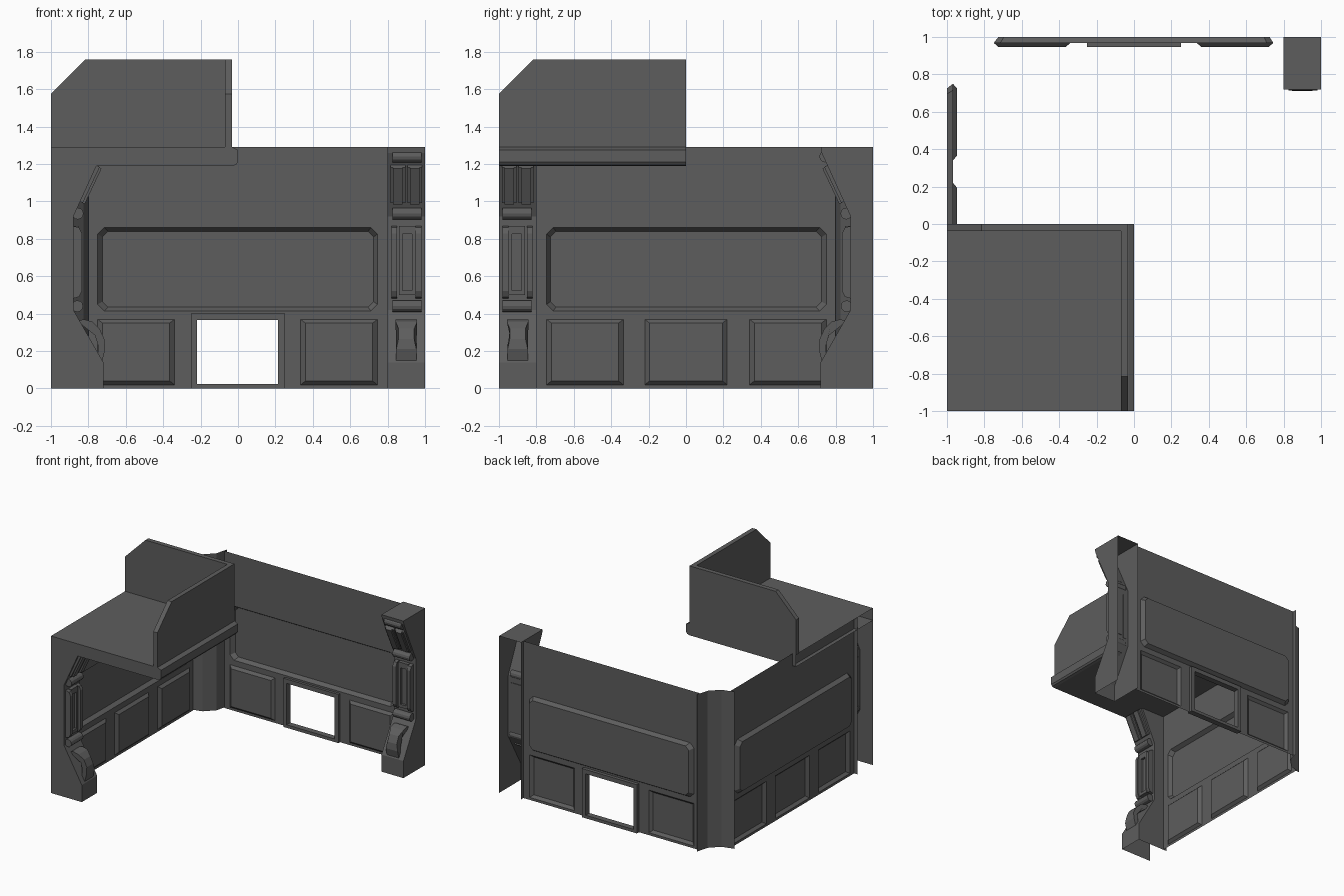
import bpy, bmesh, math
from mathutils import Matrix

if "Cube" in bpy.data.objects:
    bpy.data.objects.remove(bpy.data.objects["Cube"])

# Reflection across the room diagonal: back wall <-> left wall
DIAG = Matrix(((0, -1, 0, 0), (-1, 0, 0, 0), (0, 0, 1, 0), (0, 0, 0, 1)))
DARK = bpy.data.materials.new("dark_metal")
DARK.diffuse_color = (.11, .11, .11, 1)
DARK.use_nodes = True
DARK.node_tree.nodes["Principled BSDF"].inputs["Base Color"].default_value = DARK.diffuse_color


def finish(bm, name, mirrored=False):
    bmesh.ops.recalc_face_normals(bm, faces=bm.faces)
    me = bpy.data.meshes.new(name)
    if mirrored:
        bm.transform(DIAG)
        bmesh.ops.reverse_faces(bm, faces=bm.faces)
    bm.to_mesh(me)
    bm.free()
    me.materials.append(DARK)
    ob = bpy.data.objects.new(name, me)
    bpy.context.collection.objects.link(ob)
    return ob


def extrude(bm, pts, x0, x1, skip=()):
    """Extrude a (depth, z) side profile along x; depth is measured from y=1."""
    a = [bm.verts.new((x0, 1 - d, z)) for d, z in pts]
    b = [bm.verts.new((x1, 1 - d, z)) for d, z in pts]
    bm.faces.new(a)
    bm.faces.new(b[::-1])
    n = len(pts)
    for i in range(n):
        if i not in skip:
            j = (i + 1) % n
            bm.faces.new((a[i], a[j], b[j], b[i]))


def rect(x0, x1, z0, z1, c=0.0):
    if c == 0:
        return [(x0, z0), (x1, z0), (x1, z1), (x0, z1)]
    return [(x0 + c, z0), (x1 - c, z0), (x1, z0 + c), (x1, z1 - c),
            (x1 - c, z1), (x0 + c, z1), (x0, z1 - c), (x0, z0 + c)]


def ring(bm, pts, y):
    return [bm.verts.new((x, y, z)) for x, z in pts]


def bridge(bm, a, b, skip=()):
    for i in range(len(a)):
        if i not in skip:
            j = (i + 1) % len(a)
            bm.faces.new((a[i], a[j], b[j], b[i]))


WALL_Y, PANEL_Y = 0.968, 0.947


def wall(name, mirrored, door):
    bm = bmesh.new()
    outer = ring(bm, rect(-.8, .8, 0, 1.29), WALL_Y)
    loops = [outer]
    # large chamfered recess
    r0 = ring(bm, rect(-.75, .745, .415, .86, .035), WALL_Y)
    r1 = ring(bm, rect(-.725, .725, .435, .84, .03), 1.0)
    loops.append(r0)
    pockets = [(r0, r1)]
    # raised lower panels
    for c in ((-.545, .54) if door else (-.545, 0, .54)):
        w = .205 if c else .22
        p0 = ring(bm, rect(c - w, c + w, .02, .37), WALL_Y)
        p1 = ring(bm, rect(c - w + .025, c + w - .025, .04, .35), PANEL_Y)
        loops.append(p0)
        pockets.append((p0, p1))
    if door:
        loops.append(ring(bm, rect(-.22, .215, .025, .365), WALL_Y))
    edges = [bm.edges.new((l[i], l[(i + 1) % len(l)])) for l in loops for i in range(len(l))]
    bmesh.ops.triangle_fill(bm, edges=edges, use_beauty=True, use_dissolve=False)
    for a, b in pockets:
        bridge(bm, a, b)
        bm.faces.new(b)
    # end returns
    for i, j in ((0, 3), (1, 2)):
        v, w = outer[i], outer[j]
        bm.faces.new((v, w, bm.verts.new((w.co.x, 1, w.co.z)), bm.verts.new((v.co.x, 1, v.co.z))))
    finish(bm, name, mirrored)


wall("back_wall", False, True)
wall("left_wall", True, False)

# Hatch frame in the back wall
bm = bmesh.new()
o, i_ = rect(-.25, .25, 0, .4), rect(-.22, .215, .025, .365)
fo, fi, bo, bi = ring(bm, o, PANEL_Y), ring(bm, i_, PANEL_Y), ring(bm, o, .995), ring(bm, i_, .995)
for a, b in ((fo, fi), (fi, bi), (bi, bo), (bo, fo)):
    bridge(bm, a, b)
finish(bm, "hatch_frame")

# Faceted corner column bulging into the room
bm = bmesh.new()
prev = None
for k in range(4):
    t = math.radians(30 * k)
    x, y = -1 + .2 * math.cos(t), 1 - .2 * math.sin(t)
    cur = (bm.verts.new((x, y, 0)), bm.verts.new((x, y, 1.29)))
    if prev:
        bm.faces.new((prev[0], cur[0], cur[1], prev[1]))
    prev = cur
finish(bm, "corner_column")


def pillar(side, m):
    # hollow body, open at back and bottom
    bm = bmesh.new()
    extrude(bm, [(0, 0), (.28, 0), (.28, .14), (.12, .42), (.12, .92), (.275, 1.26), (.28, 1.29), (0, 1.29)],
            .8, 1, skip=(0, 7))
    finish(bm, side + "_pillar", m)
    # round cross bars
    bm = bmesh.new()
    for d, z in ((.256, 1.24), (.143, .935), (.141, .44)):
        extrude(bm, [(d + .031 * math.cos(k * math.pi / 6), z + .031 * math.sin(k * math.pi / 6))
                     for k in range(12)], .825, .98)
    finish(bm, side + "_pillar_bars", m)
    # double pads on the upper slope
    bm = bmesh.new()
    for x in (.815, .905):
        extrude(bm, [(.155, 1.0), (.18, .985), (.27, 1.175), (.245, 1.195)], x + .015, x + .065)
        extrude(bm, [(.155, 1.0), (.17, .992), (.26, 1.182), (.245, 1.195)], x, x + .08)
    finish(bm, side + "_pillar_pads", m)
    # framed centre panel and side tubes
    bm = bmesh.new()
    for x0, x1, z0, z1, d in ((.86, .88, .5, .87, .15), (.93, .95, .5, .87, .15),
                              (.88, .93, .5, .525, .15), (.88, .93, .825, .87, .15),
                              (.88, .93, .525, .825, .13)):
        extrude(bm, [(.115, z0), (d, z0), (d, z1), (.115, z1)], x0, x1)
    for x in (.82, .95):
        extrude(bm, [(.115, .48), (.15, .49), (.165, .52), (.165, .83), (.15, .86), (.115, .87)], x, x + .03)
    finish(bm, side + "_pillar_panel", m)
    # curved grip on the lower slope, waisted below its head
    bm = bmesh.new()
    extrude(bm, [(.14, .36), (.175, .37), (.22, .358), (.26, .32), (.285, .265), (.29, .21), (.275, .15),
                 (.25, .18), (.252, .23), (.235, .285), (.19, .32)], -1, 1)
    for v in bm.verts:
        z = v.co.z
        half = .058 if z > .34 else .042 if z > .25 else .054
        v.co.x = .9 + v.co.x * half
    finish(bm, side + "_pillar_grip", m)


pillar("right", False)
pillar("left", True)

# Roof slab with rounded outer edge, open against the wall; (x, z) profile along y
bm = bmesh.new()
prof = [(-1, 1.19), (-.03, 1.19), (-.01, 1.196), (0, 1.21), (0, 1.275), (-.03, 1.29), (-1, 1.29)]
a = [bm.verts.new((x, -1, z)) for x, z in prof]
b = [bm.verts.new((x, 0, z)) for x, z in prof]
bridge(bm, a, b, skip=(6,))
bm.faces.new(a)
bm.faces.new(b)
finish(bm, "roof_slab")


# Two parapets with a cut corner
def parapet(name, fn, s0, s1, t0, t1):
    bm = bmesh.new()
    prof = [(s0, 1.285), (s1, 1.285), (s1, 1.76), (-.815, 1.76), (s0, 1.575)]
    a, b = ([bm.verts.new(fn(s, t, z)) for s, z in prof] for t in (t0, t1))
    bridge(bm, a, b)
    bm.faces.new(a)
    bm.faces.new(b)
    finish(bm, name)


parapet("rear_parapet", lambda s, t, z: (s, t, z), -1, -.07, -.038, 0)
parapet("side_parapet", lambda s, t, z: (t, s, z), -1, 0, -.07, -.032)
